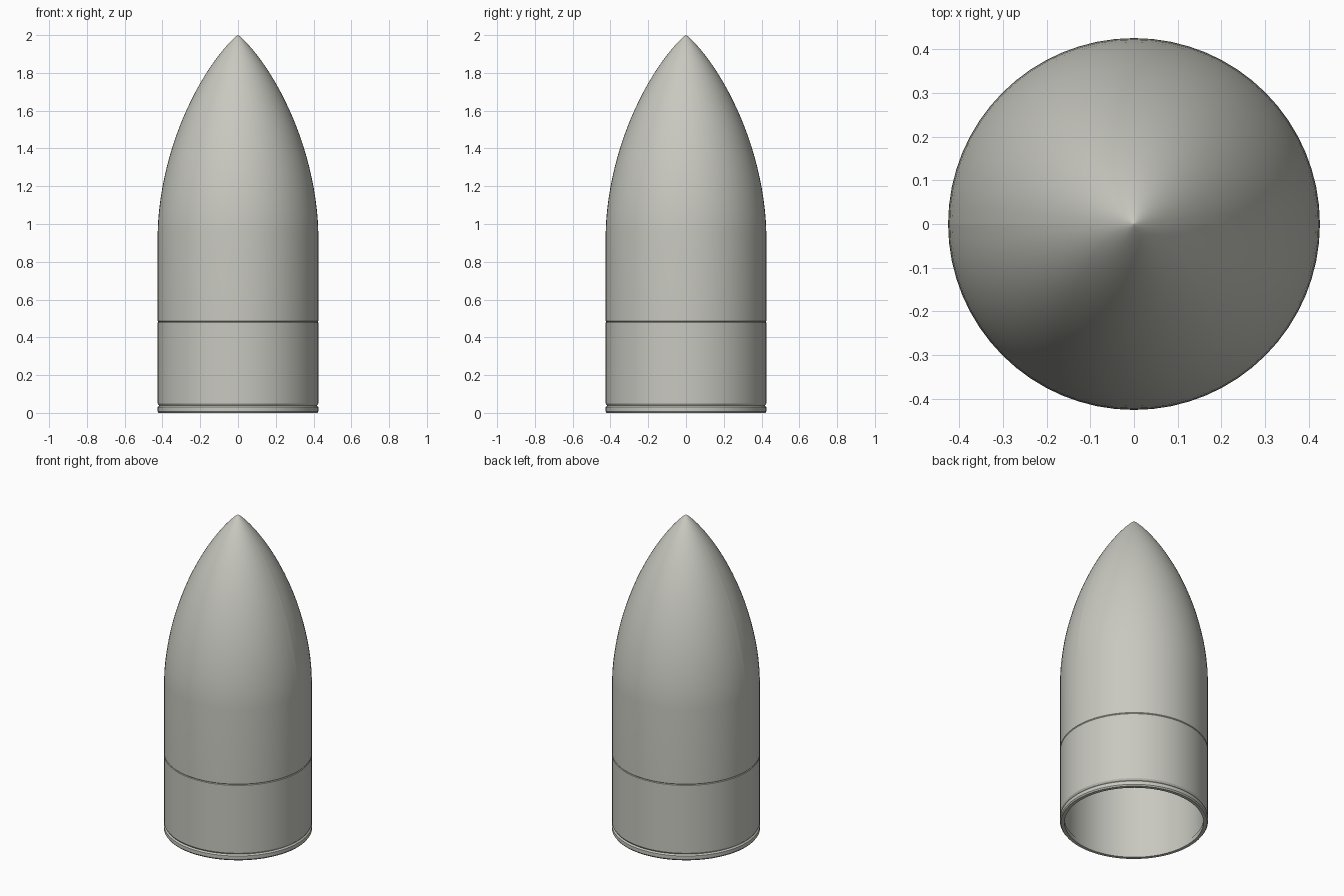
import bpy
import bmesh
import math

cube = bpy.data.objects.get("Cube")
if cube:
    bpy.data.objects.remove(cube, do_unlink=True)

SEGMENTS = 64
RADIUS = 0.425      # outer radius of the barrel
BORE = 0.404        # inner radius of the barrel
SHOULDER = 0.96     # height where the nose begins to curve
JOINT = 0.482       # joint between lower barrel and nose shell

grey = bpy.data.materials.new("warm light grey")
grey.use_nodes = True
colour = (0.58, 0.58, 0.53, 1.0)
grey.diffuse_color = colour
bsdf = grey.node_tree.nodes["Principled BSDF"]
bsdf.inputs["Base Color"].default_value = colour
bsdf.inputs["Roughness"].default_value = 0.6


def revolve(name, profile, closed=True):
    """Turn an (r, z) profile around the z axis into a smooth object."""
    bm = bmesh.new()
    verts = [bm.verts.new((r, 0, z)) for r, z in profile]
    pairs = list(zip(verts, verts[1:]))
    if closed:
        pairs.append((verts[-1], verts[0]))
    edges = [bm.edges.new(p) for p in pairs]
    bmesh.ops.spin(bm, geom=verts + edges, cent=(0, 0, 0), axis=(0, 0, 1),
                   angle=math.tau, steps=SEGMENTS, use_merge=True)
    bmesh.ops.remove_doubles(bm, verts=bm.verts, dist=1e-5)
    bmesh.ops.recalc_face_normals(bm, faces=bm.faces)
    mesh = bpy.data.meshes.new(name)
    bm.to_mesh(mesh)
    bm.free()
    mesh.materials.append(grey)
    obj = bpy.data.objects.new(name, mesh)
    bpy.context.collection.objects.link(obj)
    bpy.ops.object.select_all(action='DESELECT')
    obj.select_set(True)
    bpy.context.view_layer.objects.active = obj
    bpy.ops.object.shade_smooth_by_angle(angle=math.radians(25))
    return obj


def nose_curve(radius, length, steps=28):
    """Points from shoulder to tip, between a circular and a rounded ogive."""
    rho = (radius ** 2 + length ** 2) / (2 * radius)
    points = []
    for i in range(steps + 1):
        d = length * math.sin(i / steps * math.pi / 2)
        ogive = math.sqrt(rho ** 2 - d ** 2) + radius - rho
        a = math.acos(max(-1, 1 - 2 * (length - d) / length))
        area = a - math.sin(2 * a) / 2 + 0.15 * math.sin(a) ** 3
        rounded = radius * math.sqrt(max(0, area) / math.pi)
        r = 0 if i == steps else (ogive + rounded) / 2
        points.append((r, SHOULDER + d))
    return points


# Base ring with rounded rim
revolve("base_ring", [
    (0.4, 0), (0.42, 0), (0.426, 0.008), (0.426, 0.03),
    (0.418, 0.038), (0.4, 0.028)])

# Lower barrel with chamfered ends
revolve("lower_barrel", [
    (BORE, 0.028), (0.418, 0.038), (RADIUS, 0.05),
    (RADIUS, JOINT - 0.004), (RADIUS - 0.003, JOINT), (BORE, JOINT)])

# Nose shell: hollow, straight below the shoulder and pointed at the top
outer = [(RADIUS - 0.003, JOINT), (RADIUS, JOINT + 0.004)]
outer += nose_curve(RADIUS, 2 - SHOULDER)
inner = nose_curve(BORE, 1.98 - SHOULDER)[::-1] + [(BORE, JOINT)]
nose = revolve("nose_shell", outer + inner, closed=False)

# Seam between the two nose halves
for edge in nose.data.edges:
    a, b = (nose.data.vertices[i].co for i in edge.vertices)
    if abs(a.y) < 1e-4 and abs(b.y) < 1e-4 and min(a.z, b.z) > SHOULDER - 0.01:
        edge.use_edge_sharp = True
